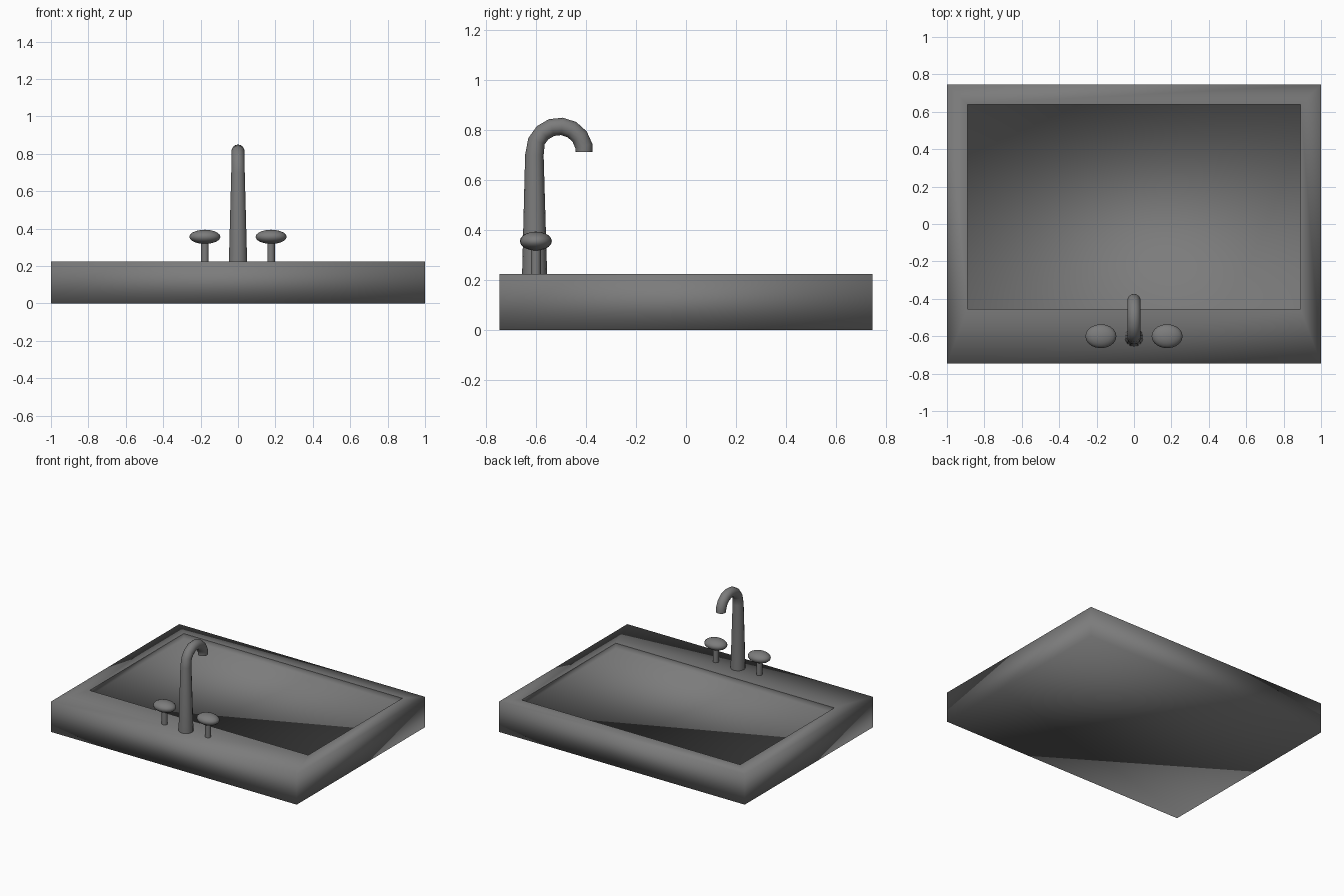
import bpy, bmesh, math
from mathutils import Vector

if "Cube" in bpy.data.objects:
    bpy.data.objects.remove(bpy.data.objects["Cube"])

grey = bpy.data.materials.new("sink grey")
grey.diffuse_color = (0.2, 0.2, 0.2, 1)
grey.use_nodes = True
grey.node_tree.nodes["Principled BSDF"].inputs["Base Color"].default_value = grey.diffuse_color


def finish(name, bm):
    bmesh.ops.recalc_face_normals(bm, faces=bm.faces[:])
    for f in bm.faces:
        f.smooth = True
    me = bpy.data.meshes.new(name)
    bm.to_mesh(me)
    bm.free()
    me.materials.append(grey)
    ob = bpy.data.objects.new(name, me)
    bpy.context.collection.objects.link(ob)
    return ob


# Basin: box with a rectangular recess in the top, set towards the back
bm = bmesh.new()


def rect(x, y0, y1, z):
    return [bm.verts.new(p) for p in ((-x, y0, z), (x, y0, z), (x, y1, z), (-x, y1, z))]


rings = [rect(1, -0.745, 0.745, 0), rect(1, -0.745, 0.745, 0.225),
         rect(0.89, -0.455, 0.64, 0.225), rect(0.89, -0.455, 0.64, 0.185)]
for a, b in zip(rings, rings[1:]):
    for i in range(4):
        j = (i + 1) % 4
        bm.faces.new((a[i], a[j], b[j], b[i]))
bm.faces.new(rings[0][::-1])
bm.faces.new(rings[-1])
for i in range(4):  # crisp lip around the recess
    bm.edges.get((rings[2][i], rings[2][(i + 1) % 4])).smooth = False
finish("basin", bm)

# Spout: tapered column ending in a hooked neck, (y, z, radius) along the path
path = [(-0.605, 0.2, 0.05), (-0.605, 0.225, 0.05), (-0.606, 0.7, 0.037)]
for k in range(1, 8):
    a = math.radians(180 - k * 24)
    path.append((-0.506 + 0.1 * math.cos(a), 0.715 + 0.1 * math.sin(a), 0.035))
path.append((-0.408, 0.712, 0.034))
SIDES = 14
bm = bmesh.new()
prev = None
for i, (y, z, r) in enumerate(path):
    p, q = path[max(i - 1, 0)], path[min(i + 1, len(path) - 1)]
    t = Vector((0, q[0] - p[0], q[1] - p[1])).normalized()
    if i == len(path) - 1:
        t = Vector((0, 0, -1))
    n = Vector((0, t.z, -t.y))
    ring = []
    for s in range(SIDES):
        a = 2 * math.pi * s / SIDES
        ring.append(bm.verts.new(Vector((0, y, z)) + r * (math.cos(a) * n + math.sin(a) * Vector((1, 0, 0)))))
    if prev:
        for s in range(SIDES):
            u = (s + 1) % SIDES
            bm.faces.new((prev[s], prev[u], ring[u], ring[s]))
    else:
        bm.faces.new(ring)
    prev = ring
end = bm.faces.new(prev)
for e in end.edges:
    e.smooth = False
finish("spout", bm)

# Taps: thin stem with a flattened oval knob, one each side of the spout
for side, x in (("left", -0.177), ("right", 0.177)):
    bm = bmesh.new()
    bmesh.ops.create_cone(bm, cap_ends=False, segments=12, radius1=0.02, radius2=0.02, depth=0.14)
    finish(side + "_tap_stem", bm).location = (x, -0.6, 0.275)

    bm = bmesh.new()
    bmesh.ops.create_uvsphere(bm, u_segments=20, v_segments=10, radius=1)
    bmesh.ops.scale(bm, vec=(0.083, 0.064, 0.038), verts=bm.verts[:])
    finish(side + "_tap_knob", bm).location = (x, -0.6, 0.356)
